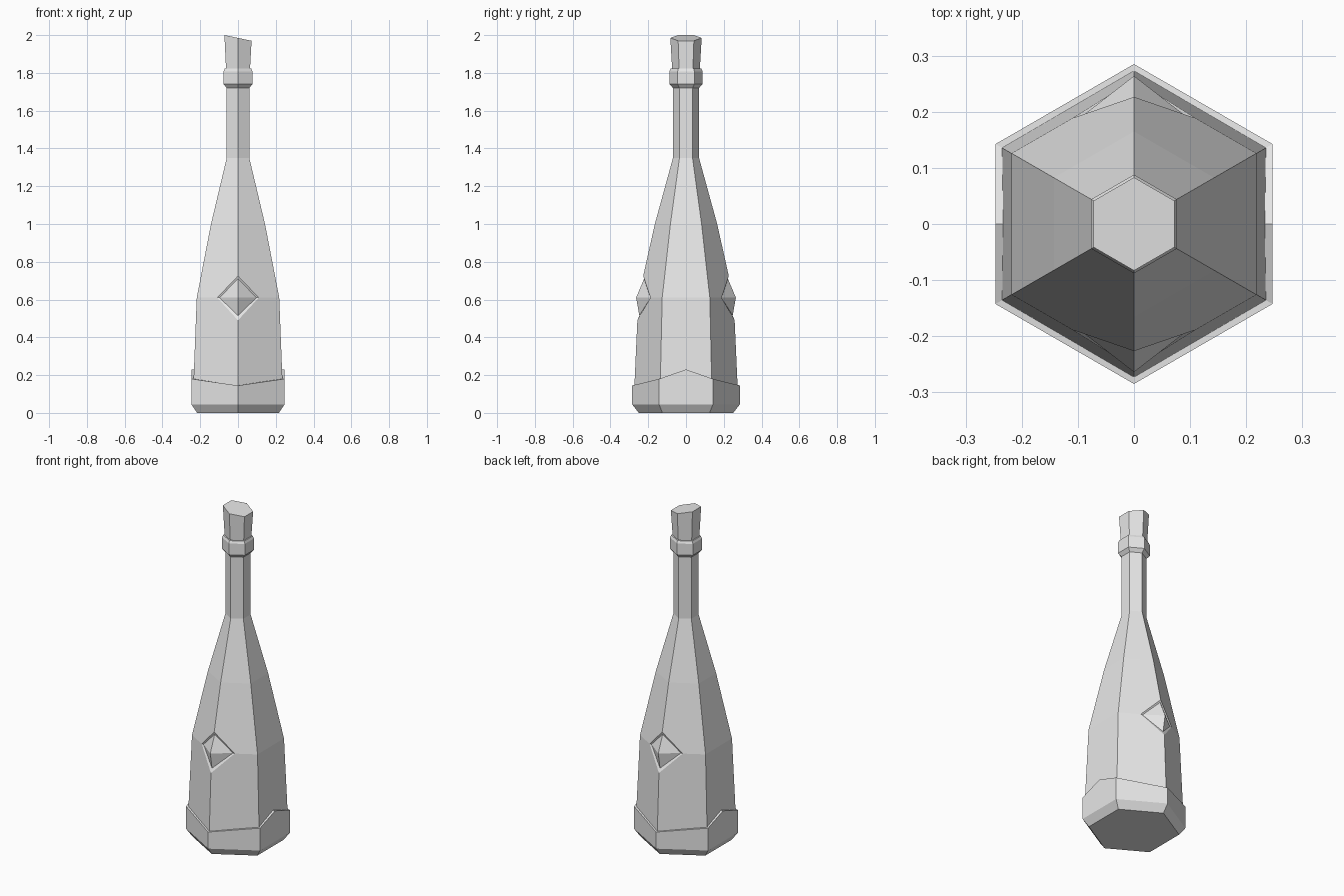
import bpy, bmesh
from math import sin, cos, radians

cube = bpy.data.objects.get("Cube")
if cube:
    bpy.data.objects.remove(cube, do_unlink=True)

grey = bpy.data.materials.new("plain grey")
grey.use_nodes = True
grey.diffuse_color = (0.8, 0.8, 0.8, 1)
grey.node_tree.nodes["Principled BSDF"].inputs["Base Color"].default_value = (0.8, 0.8, 0.8, 1)

HEX = [30 + 60 * k for k in range(6)]


def ring(bm, radius, z, angles=HEX):
    """Ring of vertices; z may be a function of x and the angle."""
    out = []
    for a in angles:
        r = radius if a % 180 else radius * cos(radians(30))
        x, y = r * cos(radians(a)), r * sin(radians(a))
        out.append(bm.verts.new((x, y, z(x, a) if callable(z) else z)))
    return out


def bridge(bm, lower, upper):
    n = len(lower)
    for i in range(n):
        j = (i + 1) % n
        bm.faces.new((lower[i], lower[j], upper[j], upper[i]))


def finish(bm, name):
    bmesh.ops.recalc_face_normals(bm, faces=bm.faces)
    mesh = bpy.data.meshes.new(name)
    bm.to_mesh(mesh)
    bm.free()
    mesh.materials.append(grey)
    obj = bpy.data.objects.new(name, mesh)
    bpy.context.collection.objects.link(obj)
    return obj


def lathe(name, profile, angles=HEX):
    """Closed faceted solid from (radius, z) pairs."""
    bm = bmesh.new()
    rings = [ring(bm, r, z, angles) for r, z in profile]
    for lower, upper in zip(rings, rings[1:]):
        bridge(bm, lower, upper)
    bm.faces.new(rings[0])
    bm.faces.new(rings[-1])
    return finish(bm, name)


# Base band with a peaked rim on the two side faces
def rim(x, angle):
    return {0: 0.23, 90: 0.145}.get(angle % 180, 0.18)


BAND = sorted(HEX + [0, 180])
lathe("base_band", [(0.25, 0), (0.285, 0.045), (0.285, rim), (0.262, rim)], BAND)

# Bottle body, with a raised diamond set into the front and back edges
bm = bmesh.new()
rings = [ring(bm, r, z) for r, z in
         [(0.275, 0.1), (0.252, 0.61), (0.165, 1.0), (0.069, 1.35), (0.069, 1.73)]]
gems = {}
for k, s in ((1, 1), (4, -1)):
    def point(x, y, z):
        return bm.verts.new((x, s * y, z))
    bottom, top = point(0, 0.2575, 0.49), point(0, 0.2265, 0.725)
    in_bottom, in_top = point(0, 0.247, 0.515), point(0, 0.222, 0.71)
    apex = point(0, 0.264, 0.61)
    corners = {}
    for seg, side in ((k - 1, s), (k, -s)):
        corner = point(side * 0.11, 0.1885, 0.61)
        in_corner = point(side * 0.098, 0.188, 0.61)
        corners[seg] = corner
        bm.faces.new((bottom, corner, in_corner, in_bottom))
        bm.faces.new((corner, top, in_top, in_corner))
        bm.faces.new((in_bottom, in_corner, apex))
        bm.faces.new((in_corner, in_top, apex))
    gems[k] = (bottom, top, corners)

for row in range(len(rings) - 1):
    for i in range(6):
        j = (i + 1) % 6
        loop = []
        for r, k in ((row, i), (row, j), (row + 1, j), (row + 1, i)):
            if r == 1 and k in gems:
                low, high, corners = gems[k]
                pair = [low if row == 0 else high, corners[i]]
                # keep the outline running in one direction around the face
                if (row == 0) == (k == i):
                    pair.reverse()
                loop += pair
            else:
                loop.append(rings[r][k])
        bm.faces.new(loop)
bm.faces.new(rings[0])
bm.faces.new(rings[-1])
bmesh.ops.delete(bm, geom=[v for v in bm.verts if not v.link_faces], context='VERTS')
finish(bm, "bottle_body")

# Collar around the mouth
lathe("neck_collar", [(0.069, 1.72), (0.088, 1.74), (0.088, 1.808), (0.081, 1.822)])

# Flared stopper with a slanted top
lathe("stopper", [(0.072, 1.8), (0.083, lambda x, a: 1.985 - 0.21 * x)])
